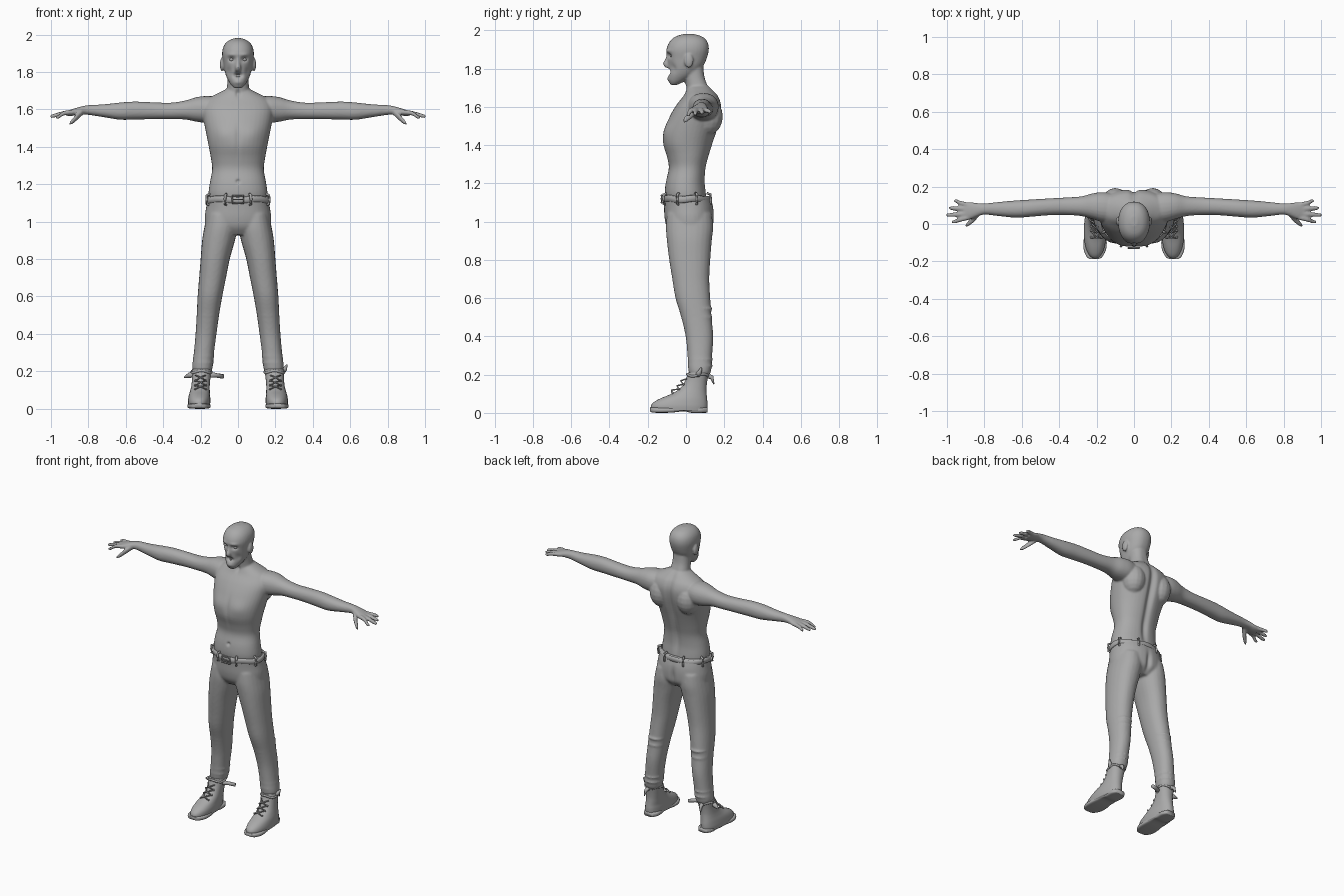
import bpy, bmesh, math
from mathutils import Vector

grey = bpy.data.materials.new("grey")
grey.diffuse_color = (0.4, 0.4, 0.4, 1)
AXES = {'x': (1, 2, 0), 'y': (0, 2, 1), 'z': (0, 1, 2)}


def finish(name, bm):
    bmesh.ops.recalc_face_normals(bm, faces=bm.faces)
    me = bpy.data.meshes.new(name)
    bm.to_mesh(me)
    bm.free()
    me.materials.append(grey)
    ob = bpy.data.objects.new(name, me)
    bpy.context.collection.objects.link(ob)
    for p in me.polygons:
        p.use_smooth = True
    return ob


def spline(rows, sub):
    """Catmull-Rom interpolation between section rows."""
    out = []
    for i in range(len(rows) - 1):
        a, b, c, d = (rows[max(0, min(len(rows) - 1, i + k))] for k in (-1, 0, 1, 2))
        for t in (k / sub for k in range(sub)):
            out.append([0.5 * (2*q + (r-p)*t + (2*p-5*q+4*r-s)*t*t + (3*q-p-3*r+s)*t**3)
                        for p, q, r, s in zip(a, b, c, d)])
    return out + [list(rows[-1])]


def loft(bm, axis, rows, sx=1, n=24, sub=4, power=2.2):
    """Rows: position along the axis, two centre offsets, two radii."""
    u, v, w = AXES[axis]
    rings = []
    for h, cu, cv, ru, rv in spline(rows, sub):
        ring = []
        for k in range(n):
            c, s = math.cos(2*math.pi*k/n), math.sin(2*math.pi*k/n)
            co = [0, 0, 0]
            co[w] = h
            co[u] = cu + ru * math.copysign(abs(c) ** (2/power), c)
            co[v] = cv + rv * math.copysign(abs(s) ** (2/power), s)
            co[0] *= sx
            ring.append(bm.verts.new(co))
        rings.append(ring)
    for a, b in zip(rings, rings[1:]):
        for k in range(n):
            bm.faces.new((a[k], a[(k+1) % n], b[(k+1) % n], b[k]))
    bm.faces.new(rings[0])
    bm.faces.new(rings[-1])


def front_back(rows):
    """Convert z, x centre, half width, front y, back y into loft rows."""
    return [(z, cx, (f+b)/2, hw, (b-f)/2) for z, cx, hw, f, b in rows]


def fuse(ob, voxel, smooth):
    """Weld overlapping volumes into one smooth surface."""
    m = ob.modifiers.new("weld", 'REMESH')
    m.mode, m.voxel_size, m.use_smooth_shade = 'VOXEL', voxel, True
    m = ob.modifiers.new("soften", 'SMOOTH')
    m.factor, m.iterations = 0.5, smooth
    dg = bpy.context.evaluated_depsgraph_get()
    me = bpy.data.meshes.new_from_object(ob.evaluated_get(dg))
    ob.modifiers.clear()
    ob.data = me
    me.materials.clear()
    me.materials.append(grey)
    for p in me.polygons:
        p.use_smooth = True


def sculpt(ob, dents):
    """Soft pushes along y: centre, radii, amount; mirrored in x."""
    for v in ob.data.vertices:
        x, y, z = v.co
        for (cx, cy, cz), (rx, ry, rz), amt in dents:
            d = ((abs(x)-cx)/rx)**2 + ((y-cy)/ry)**2 + ((z-cz)/rz)**2
            if d < 6:
                v.co.y += amt * math.exp(-d)


def ball(bm, co, r):
    res = bmesh.ops.create_uvsphere(bm, u_segments=16, v_segments=10, radius=1)
    for v in res['verts']:
        v.co = Vector([c + q*k for c, q, k in zip(co, v.co, r)])


def tube(bm, pts, r, n=6):
    """Round cord through points, r may taper per point."""
    pts = [Vector(p) for p in pts]
    rings = []
    for i, p in enumerate(pts):
        d = (pts[min(i+1, len(pts)-1)] - pts[max(i-1, 0)]).normalized()
        q = d.to_track_quat('Z', 'Y')
        rr = r[i] if isinstance(r, tuple) else r
        rings.append([bm.verts.new(p + q @ Vector((rr*math.cos(2*math.pi*k/n),
                      rr*math.sin(2*math.pi*k/n), 0))) for k in range(n)])
    for a, b in zip(rings, rings[1:]):
        for k in range(n):
            bm.faces.new((a[k], a[(k+1) % n], b[(k+1) % n], b[k]))
    bm.faces.new(rings[0])
    bm.faces.new(rings[-1])


# Upper body: torso, neck, head, arms and hands
bm = bmesh.new()
loft(bm, 'z', front_back([
    (1.09, 0, .155, -.10, .11), (1.15, 0, .158, -.11, .105), (1.21, 0, .15, -.105, .10),
    (1.28, 0, .138, -.09, .105), (1.34, 0, .145, -.10, .12), (1.41, 0, .158, -.12, .142),
    (1.48, 0, .172, -.112, .165), (1.55, 0, .185, -.085, .182), (1.61, 0, .19, -.05, .185),
    (1.655, 0, .165, -.015, .17), (1.685, 0, .11, .0, .145), (1.71, 0, .06, .01, .12)]), n=40)
loft(bm, 'z', front_back([(1.62, 0, .075, .0, .14), (1.70, 0, .062, .0, .12),
                          (1.76, 0, .056, -.01, .098), (1.83, 0, .055, -.02, .09)]))
loft(bm, 'z', front_back([
    (1.715, 0, .022, -.08, -.045), (1.735, 0, .04, -.09, -.005), (1.77, 0, .06, -.093, .05),
    (1.81, 0, .073, -.093, .088), (1.85, 0, .079, -.097, .108), (1.90, 0, .085, -.102, .12),
    (1.94, 0, .076, -.086, .112), (1.967, 0, .052, -.056, .085), (1.981, 0, .018, -.01, .04)]), n=32)
loft(bm, 'z', [(1.805, 0, -.093, .015, .015), (1.825, 0, -.1, .016, .021),
               (1.85, 0, -.097, .01, .012), (1.875, 0, -.092, .009, .01)], n=12)
for s in (1, -1):
    loft(bm, 'x', [(.08, .085, 1.60, .07, .065), (.16, .09, 1.60, .08, .072), (.22, .095, 1.60, .069, .066),
                   (.28, .095, 1.597, .053, .051), (.36, .095, 1.592, .047, .044),
                   (.45, .092, 1.593, .045, .045), (.55, .085, 1.594, .046, .048),
                   (.63, .08, 1.591, .046, .046), (.72, .08, 1.593, .038, .034),
                   (.80, .08, 1.597, .03, .026), (.845, .075, 1.593, .038, .021),
                   (.885, .069, 1.584, .048, .018), (.912, .067, 1.578, .043, .014)], s)
    for y0, y1, tip, z1 in ((.102, .123, .965, 1.572), (.08, .085, .99, 1.567),
                            (.056, .048, 1.004, 1.562), (.034, .012, .975, 1.557)):
        loft(bm, 'x', [(.885, y0, 1.585, .013, .013), (.93, (y0+y1)/2, 1.58, .0125, .0125),
                       (tip-.015, y1, z1+.003, .011, .0105), (tip, y1, z1, .006, .006)], s, n=12)
    loft(bm, 'x', [(.825, .062, 1.59, .016, .016), (.855, .03, 1.565, .019, .018),
                   (.885, .003, 1.537, .015, .015), (.9, -.008, 1.525, .008, .008)], s, n=12)
    ball(bm, (s*.086, .015, 1.84), (.011, .024, .037))      # ear
    ball(bm, (s*.1, .11, 1.55), (.075, .083, .1))           # shoulder blade
body = finish("upper_body", bm)
fuse(body, .006, 5)
sculpt(body, [
    ((0, .16, 1.5), (.022, .08, .2), -.022), ((0, .11, 1.25), (.02, .06, .1), -.012),  # spine
    ((.075, -.1, 1.47), (.06, .06, .045), -.008), ((0, -.1, 1.44), (.012, .06, .08), .006),
    ((0, -.11, 1.215), (.01, .04, .01), .012), ((0, .0, 1.685), (.012, .04, .02), .012),
    ((.033, -.09, 1.868), (.018, .03, .012), .016),         # eye sockets
    ((.035, -.09, 1.893), (.026, .03, .009), -.006),        # brows
    ((.05, -.07, 1.80), (.016, .04, .025), .010),           # hollow cheeks
    ((0, -.09, 1.783), (.022, .03, .013), .024),            # open mouth
    ((0, -.09, 1.745), (.025, .03, .012), -.006)])

# Eyes and teeth
bm = bmesh.new()
for s in (1, -1):
    ball(bm, (s*.033, -.07, 1.867), (.014, .014, .011))
finish("eyes", bm)
bm = bmesh.new()
for i in range(-2, 3):
    for z in (1.79, 1.775):
        ball(bm, (i*.007, -.077 + abs(i)*.002, z), (.0034, .004, .005))
finish("teeth", bm)

# Trousers
bm = bmesh.new()
loft(bm, 'z', front_back([(.93, 0, .11, -.07, .10), (.97, 0, .17, -.10, .138), (1.02, 0, .178, -.112, .146),
                          (1.08, 0, .17, -.115, .142), (1.135, 0, .164, -.118, .125)]), n=40)
for s in (1, -1):
    loft(bm, 'z', front_back([
        (.195, .191, .047, .02, .122), (.225, .19, .055, .012, .132), (.30, .182, .054, .008, .137),
        (.40, .171, .056, -.002, .142), (.50, .161, .06, -.025, .134), (.60, .15, .066, -.055, .127),
        (.70, .136, .072, -.072, .122), (.80, .122, .078, -.088, .127), (.90, .104, .088, -.1, .135),
        (.97, .092, .088, -.105, .142), (1.04, .086, .08, -.1, .135)]), s)
    for z in (.245, .28, .50, .545):                        # fabric folds
        loft(bm, 'z', front_back([(z-.008, .186 - (z-.25)*.1, .05, .02, .125),
             (z, .186 - (z-.25)*.1, .057 + (z > .4)*.004, .008 - (z > .4)*.035, .141),
             (z+.008, .186 - (z-.25)*.1, .05, .02, .125)]), s)
trousers = finish("trousers", bm)
fuse(trousers, .007, 6)
sculpt(trousers, [((0, .14, 1.0), (.015, .06, .06), -.015)])

# Belt with loops and buckle
bm = bmesh.new()
prof = [(-.018, .0), (-.014, .007), (.014, .007), (.018, .0), (.014, -.006), (-.014, -.006)]
rings = []
for k in range(48):
    a = 2*math.pi*k/48
    rings.append([bm.verts.new(((.168+o)*math.cos(a), .006+(.121+o)*math.sin(a),
                                1.118+h+.004*math.sin(5*a))) for h, o in prof])
for i, a in enumerate(rings):
    b = rings[(i+1) % 48]
    for k in range(6):
        bm.faces.new((a[k], a[(k+1) % 6], b[(k+1) % 6], b[k]))
finish("belt", bm)
bm = bmesh.new()
for k in range(8):
    a = math.pi/8 + k*math.pi/4
    c, s = math.cos(a), math.sin(a)
    tube(bm, [(r*c + .168*c, .006 + (.121+r)*s, 1.118+h) for r, h in
              ((-.008, -.03), (.012, -.024), (.014, 0), (.012, .024), (-.008, .03))], .007)
finish("belt_loops", bm)
bm = bmesh.new()
tube(bm, [(x, -.128, 1.118+z) for x, z in ((-.03, 0), (-.03, .02), (.03, .02), (.03, -.02),
                                          (-.03, -.02), (-.03, 0))], .005)
tube(bm, [(-.03, -.13, 1.118), (.026, -.13, 1.118)], .004)
finish("buckle", bm)

# Boots: sole, heel, upper, collar and laces
for s, side in ((1, "left"), (-1, "right")):
    bm = bmesh.new()
    loft(bm, 'y', [(-.188, .212, .018, .02, .010), (-.175, .211, .015, .042, .013), (-.13, .209, .014, .061, .014),
                   (-.07, .207, .015, .06, .013), (-.01, .205, .019, .049, .011), (.03, .203, .015, .05, .015),
                   (.08, .202, .015, .05, .015), (.112, .202, .015, .032, .014)], s, power=4)
    ob = finish(side + "_sole", bm)
    bm = bmesh.new()
    loft(bm, 'z', front_back([(.012, .208, .058, -.182, .11), (.035, .208, .06, -.184, .112),
                              (.055, .207, .059, -.17, .112), (.075, .206, .056, -.135, .11),
                              (.098, .203, .052, -.08, .108), (.125, .2, .049, -.035, .107),
                              (.16, .197, .049, -.008, .11), (.20, .195, .052, .008, .116),
                              (.212, .195, .05, .012, .116)]), s, n=32)
    finish(side + "_boot", bm)
    bm = bmesh.new()
    pts = [(s*(.195+.053*math.cos(a)), .062+.056*math.sin(a), .197+.006*math.sin(3*a))
           for a in (2*math.pi*k/20 for k in range(21))]
    tube(bm, pts, .007)
    finish(side + "_collar", bm)
    bm = bmesh.new()
    steps = ((-.085, .105), (-.05, .125), (-.028, .15), (-.01, .178))
    for (y0, z0), (y1, z1) in zip(steps, steps[1:]):
        for d in (1, -1):
            tube(bm, [(s*.2 - d*.027, y0+.012, z0), (s*.2, (y0+y1)/2-.008, (z0+z1)/2+.004),
                      (s*.2 + d*.027, y1+.012, z1)], .004)
            ball(bm, (s*.2 + d*.029, y0+.014, z0), (.006, .006, .006))
    finish(side + "_laces", bm)


# Loose boot flaps
def flap(name, pts, r):
    bm = bmesh.new()
    tube(bm, pts, r, 8)
    finish(name, bm)


flap("right_outer_flap", [(-.235, .05, .185), (-.262, .06, .178), (-.288, .07, .168)], (.018, .014, .004))
flap("right_inner_flap", [(-.15, .05, .182), (-.115, .07, .178), (-.078, .085, .172)], (.016, .012, .012))
flap("left_outer_flap", [(.232, .06, .195), (.25, .07, .21), (.262, .08, .235)], (.018, .013, .004))
for s, side in ((1, "left"), (-1, "right")):
    flap(side + "_heel_flap", [(s*.2, .11, .195), (s*.205, .135, .185), (s*.21, .146, .15)], (.016, .011, .003))
